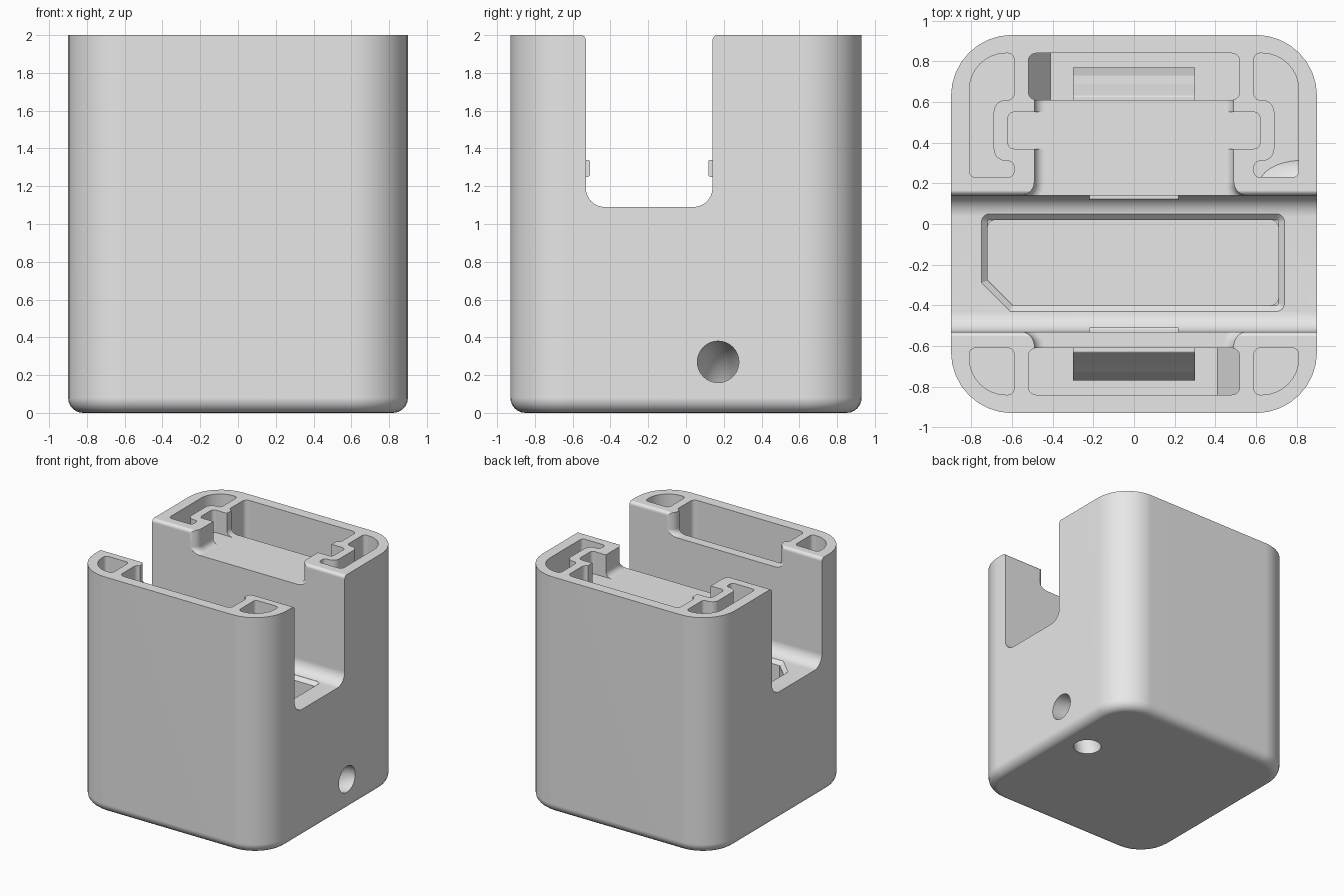
import bpy, bmesh, math
from mathutils import Vector

cube = bpy.data.objects.get("Cube")
if cube:
    bpy.data.objects.remove(cube, do_unlink=True)

grey = bpy.data.materials.new("plain grey")
grey.use_nodes = True
grey.diffuse_color = (0.8, 0.8, 0.8, 1)
grey.node_tree.nodes["Principled BSDF"].inputs["Base Color"].default_value = (0.8, 0.8, 0.8, 1)


def rounded(points, steps=8):
    """Outline from (a, b) or (a, b, radius) corners."""
    out = []
    for i, corner in enumerate(points):
        p = Vector(corner[:2])
        r = corner[2] if len(corner) > 2 else 0
        if not r:
            out.append(p)
            continue
        u = (Vector(points[i - 1][:2]) - p).normalized()
        v = (Vector(points[(i + 1) % len(points)][:2]) - p).normalized()
        half = u.angle(v) / 2
        centre = p + (u + v).normalized() * r / math.sin(half)
        a = p + u * r / math.tan(half) - centre
        b = p + v * r / math.tan(half) - centre
        start = math.atan2(a.y, a.x)
        turn = math.remainder(math.atan2(b.y, b.x) - start, math.tau)
        for k in range(steps + 1):
            t = start + turn * k / steps
            out.append(centre + Vector((math.cos(t), math.sin(t))) * r)
    return out


def prism(name, points, lo, hi, axis="z", bottom=0, segments=5, upright=0):
    """Extrude an outline along an axis; optionally bevel bottom or upright edges."""
    place = {"z": lambda a, b, h: (a, b, h),
             "x": lambda a, b, h: (h, a, b),
             "y": lambda a, b, h: (a, h, b)}[axis]
    bm = bmesh.new()
    outline = rounded(points)
    low = [bm.verts.new(place(p.x, p.y, lo)) for p in outline]
    high = [bm.verts.new(place(p.x, p.y, hi)) for p in outline]
    bm.faces.new(low)
    bm.faces.new(high)
    for i in range(len(low)):
        bm.faces.new((low[i - 1], low[i], high[i], high[i - 1]))
    bmesh.ops.recalc_face_normals(bm, faces=bm.faces)
    edges = []
    if bottom:
        edges = [e for e in bm.edges if all(abs(v.co.z - lo) < 1e-5 for v in e.verts)]
    elif upright:
        edges = [e for e in bm.edges if (e.verts[0].co - e.verts[1].co).xy.length < 1e-5]
    if edges:
        bmesh.ops.bevel(bm, geom=edges, offset=bottom or upright, segments=segments,
                        profile=0.5, affect="EDGES")
    mesh = bpy.data.meshes.new(name)
    bm.to_mesh(mesh)
    bm.free()
    mesh.materials.append(grey)
    obj = bpy.data.objects.new(name, mesh)
    bpy.context.collection.objects.link(obj)
    return obj


def channel(name, radius):
    """Ring around the lower right edge, for the bent cord hole."""
    bpy.ops.mesh.primitive_torus_add(location=(0.9, 0.17, 0), rotation=(math.pi / 2, 0, 0),
                                     major_radius=0.27, minor_radius=radius,
                                     major_segments=64, minor_segments=32)
    obj = bpy.context.object
    obj.name = name
    obj.data.materials.append(grey)
    return obj


def cut(target, cutter):
    mod = target.modifiers.new("cut", "BOOLEAN")
    mod.solver = "EXACT"
    mod.object = cutter
    bpy.context.view_layer.update()
    deps = bpy.context.evaluated_depsgraph_get()
    mesh = bpy.data.meshes.new_from_object(target.evaluated_get(deps))
    target.modifiers.clear()
    target.data = mesh
    bpy.data.objects.remove(cutter, do_unlink=True)


def box(x0, x1, y0, y1, r=0):
    return [(x0, y0, r), (x1, y0, r), (x1, y1, r), (x0, y1, r)]


# Outer shell
body = prism("body", box(-0.9, 0.9, -0.93, 0.93, 0.3), 0, 2, bottom=0.08, segments=6)

# Wide slot from side to side, with eased top edges
cut(body, prism("slot", [(-0.63, 2.1), (-0.63, 2.001), (-0.53, 2.001, 0.03), (-0.53, 1.09, 0.1),
                         (0.14, 1.09, 0.1), (0.14, 2.001, 0.03), (0.24, 2.001), (0.24, 2.1)],
                -1, 1, axis="x"))


# Keyed recess in the slot floor, chamfered at its mouth
def keyed(d):
    return [(-0.75 + d, 0.05 - d, 0.04), (-0.75 + d, -0.29 + d / 2), (-0.61 + d / 2, -0.43 + d),
            (0.74 - d, -0.43 + d, 0.04), (0.74 - d, 0.05 - d, 0.04)]


cut(body, prism("recess_mouth", keyed(0), 1.06, 1.2, bottom=0.03, segments=1))
cut(body, prism("recess", keyed(0.03), 0.3, 1.2))

for side, face in ((1, 0.139), (-1, 0.529)):
    # Lowered middle of each tower
    near = face - 0.08
    plan = [(-0.7, near), (-0.7, face), (-0.49, face, 0.07), (-0.49, 0.75),
            (0.49, 0.75), (0.49, face, 0.07), (0.7, face), (0.7, near)]
    cut(body, prism("notch", [(p[0], p[1] * side, *p[2:]) for p in plan], 1.81, 2.1, bottom=0.05))
    # Long pocket with a sloped end
    profile = [(-0.52, 2.1), (-0.52, 0.46), (-0.41, 0.3), (0.52, 0.3), (0.52, 2.1)]
    lo, hi = sorted((0.61 * side, 0.84 * side))
    cut(body, prism("long_pocket", [(x * side, z) for x, z in profile], lo, hi,
                    axis="y", upright=0.04))

# Cross keyway in the rear tower
cut(body, prism("keyway", box(-0.62, 0.62, 0.37, 0.55, 0.03), 1.81, 2.1))

# Corner pockets
rear = [(0.59, 0.84, 0.03), (0.81, 0.84, 0.18), (0.81, 0.23, 0.03), (0.59, 0.23, 0.03),
        (0.59, 0.31, 0.03), (0.69, 0.31, 0.06), (0.69, 0.61, 0.06), (0.59, 0.61, 0.03)]
front = [(0.59, -0.61, 0.03), (0.81, -0.61, 0.03), (0.81, -0.84, 0.18), (0.59, -0.84, 0.03)]
for side in (-1, 1):
    for plan in (rear, front):
        pocket = prism("corner_pocket", [(x * side, y, r) for x, y, r in plan], 0.3, 2.1)
        if side == 1 and plan is rear:
            cut(pocket, channel("cord_hole_wall", 0.15))
        cut(body, pocket)

# Bent cord hole from the right side to the underside
cut(body, channel("cord_hole", 0.11))

parts = [body]
for side, label in ((1, "rear"), (-1, "front")):
    # Swelling on the inner wall of each long pocket
    swell = [(0.6, 1.79), (0.63, 1.79, 0.01), (0.69, 1.68, 0.05), (0.73, 1.62, 0.02),
             (0.77, 1.5, 0.03), (0.77, 1.12, 0.03), (0.6, 1.0)]
    parts.append(prism(label + "_pocket_swelling",
                       [(p[0] * side, *p[1:]) for p in swell], -0.3, 0.3, axis="x"))
    # Small retaining rib on each slot wall
    wall = 0.14 if side == 1 else -0.53
    rib = [(wall + 0.02 * side, 1.25), (wall - 0.022 * side, 1.25, 0.012),
           (wall - 0.022 * side, 1.34, 0.012), (wall + 0.02 * side, 1.34)]
    parts.append(prism(label + "_slot_rib", rib, -0.22, 0.22, axis="x"))

# Smooth curved walls, crisp edges
for obj in parts:
    bpy.ops.object.select_all(action="DESELECT")
    obj.select_set(True)
    bpy.context.view_layer.objects.active = obj
    bpy.ops.object.shade_smooth_by_angle(angle=math.radians(30))
    weighted = obj.modifiers.new("weighted normals", "WEIGHTED_NORMAL")
    weighted.keep_sharp = True
